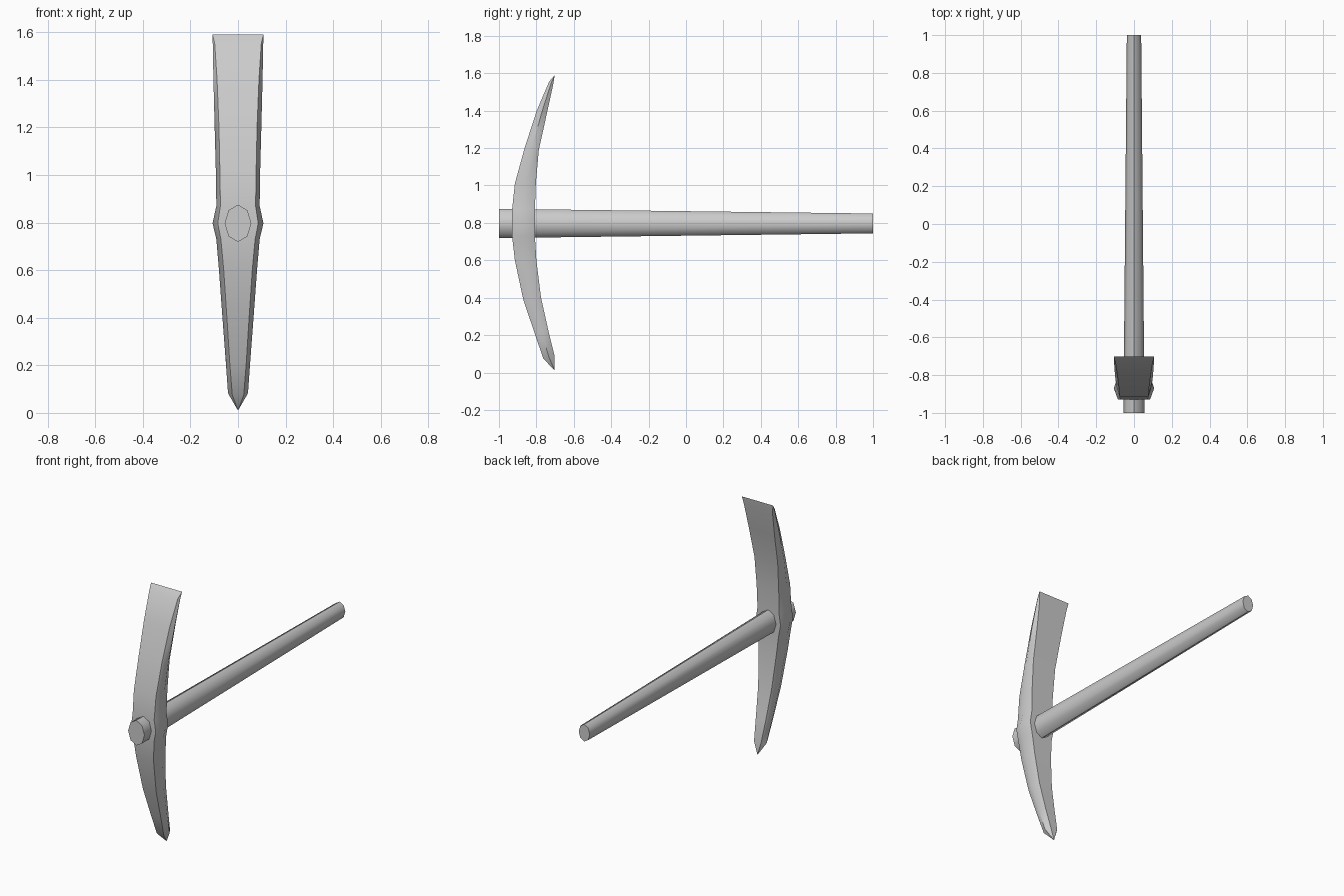
import bpy, math

if "Cube" in bpy.data.objects:
    bpy.data.objects.remove(bpy.data.objects["Cube"])


def loft(name, rings, angle):
    """Skin closed rings of equal point count and cap both ends."""
    n = len(rings[0])
    verts = [p for r in rings for p in r]
    faces = [(k * n + i, k * n + (i + 1) % n, (k + 1) * n + (i + 1) % n, (k + 1) * n + i)
             for k in range(len(rings) - 1) for i in range(n)]
    faces += [tuple(reversed(range(n))), tuple(range(len(verts) - n, len(verts)))]
    mesh = bpy.data.meshes.new(name)
    mesh.from_pydata(verts, [], faces)
    obj = bpy.data.objects.new(name, mesh)
    bpy.context.collection.objects.link(obj)
    bpy.context.view_layer.objects.active = obj
    obj.select_set(True)
    bpy.ops.object.mode_set(mode='EDIT')
    bpy.ops.mesh.select_all(action='SELECT')
    bpy.ops.mesh.remove_doubles(threshold=0.0005)
    bpy.ops.mesh.normals_make_consistent(inside=False)
    bpy.ops.object.mode_set(mode='OBJECT')
    bpy.ops.object.shade_smooth_by_angle(angle=math.radians(angle))
    obj.select_set(False)
    return obj


# Handle: tapered oval with eight sides
def oval(y, rx, rz):
    return [(rx * math.cos(a), y, 0.797 + rz * math.sin(a))
            for a in (i * math.pi / 4 for i in range(8))]


loft("handle", [oval(-1, 0.056, 0.078), oval(1, 0.038, 0.053)], 50)


# Head: curved hexagonal sections from the point up to the flat blade
def section(oy, oz, iy, iz, half, corner):
    my, mz = (oy + iy) / 2, (oz + iz) / 2
    c = corner
    return [(-c, oy, oz), (c, oy, oz), (half, my, mz),
            (c, iy, iz), (-c, iy, iz), (-half, my, mz)]


sections = [  # outer y, z, inner y, z, half width, corner half width
    (-0.702, 0.01, -0.702, 0.01, 0.0, 0.0),
    (-0.763, 0.075, -0.703, 0.09, 0.042, 0.024),
    (-0.806, 0.20, -0.735, 0.22, 0.051, 0.034),
    (-0.870, 0.39, -0.775, 0.40, 0.065, 0.046),
    (-0.915, 0.60, -0.800, 0.60, 0.080, 0.060),
    (-0.930, 0.73, -0.808, 0.73, 0.091, 0.072),
    (-0.930, 0.797, -0.808, 0.797, 0.107, 0.085),
    (-0.930, 0.87, -0.808, 0.87, 0.091, 0.074),
    (-0.915, 1.01, -0.803, 1.01, 0.093, 0.076),
    (-0.863, 1.20, -0.787, 1.19, 0.098, 0.080),
    (-0.798, 1.40, -0.745, 1.38, 0.103, 0.088),
    (-0.732, 1.555, -0.710, 1.54, 0.106, 0.098),
    (-0.702, 1.59, -0.702, 1.59, 0.107, 0.107),
]
loft("pick_head", [section(*s) for s in sections], 50)
